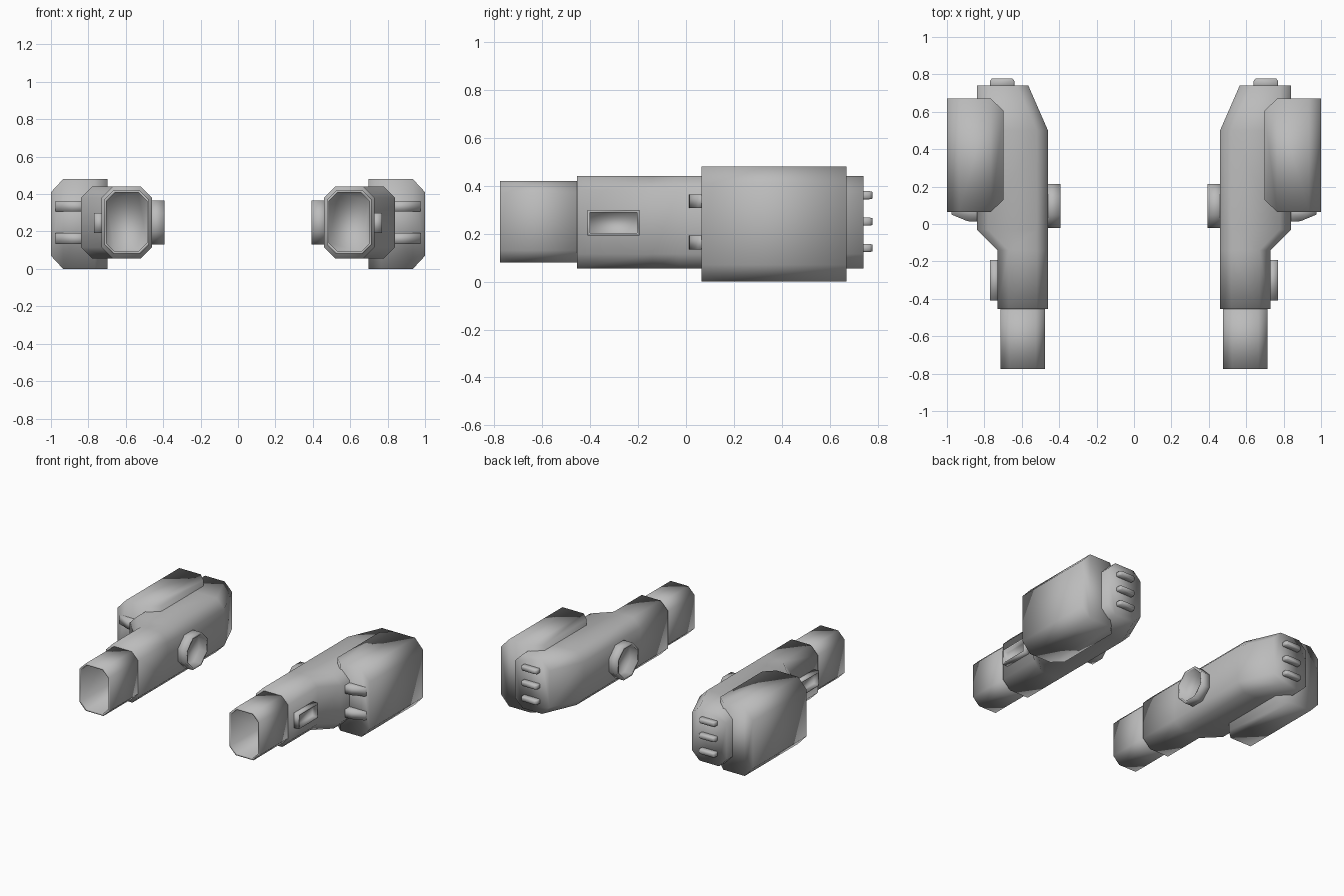
import bpy, bmesh
from math import pi, cos, sin

cube = bpy.data.objects.get("Cube")
if cube:
    bpy.data.objects.remove(cube, do_unlink=True)

grey = bpy.data.materials.new("plain_grey")
grey.use_nodes = True
COLOUR = (0.5, 0.5, 0.5, 1)
grey.diffuse_color = COLOUR
grey.node_tree.nodes["Principled BSDF"].inputs["Base Color"].default_value = COLOUR


def loft(name, rings):
    """Skin a list of matching rings, cap both ends; make a left and a right copy."""
    for side, sign in (("left", 1), ("right", -1)):
        bm = bmesh.new()
        loops = [[bm.verts.new((sign * x, y, z)) for x, y, z in ring] for ring in rings]
        n = len(loops[0])
        for a, b in zip(loops, loops[1:]):
            for i in range(n):
                j = (i + 1) % n
                bm.faces.new((a[i], a[j], b[j], b[i]))
        bm.faces.new(loops[0])
        bm.faces.new(loops[-1])
        bmesh.ops.recalc_face_normals(bm, faces=bm.faces)
        mesh = bpy.data.meshes.new(f"{side}_{name}")
        bm.to_mesh(mesh)
        bm.free()
        mesh.shade_smooth()
        mesh.materials.append(grey)
        bpy.context.collection.objects.link(bpy.data.objects.new(mesh.name, mesh))


def octagon(y, x0, x1, z0, z1, c):
    """Rectangle with cut corners, facing along y."""
    return [(x, y, z) for x, z in (
        (x0 + c, z0), (x1 - c, z0), (x1, z0 + c), (x1, z1 - c),
        (x1 - c, z1), (x0 + c, z1), (x0, z1 - c), (x0, z0 + c))]


def rect(x, y0, y1, z0, z1):
    """Rectangle facing along x."""
    return [(x, y0, z0), (x, y1, z0), (x, y1, z1), (x, y0, z1)]


def disc(x, r, sides=8):
    """Polygon facing along x with a flat on top."""
    angles = [2 * pi * (i + 0.5) / sides for i in range(sides)]
    return [(x, 0.097 + r * cos(a), 0.247 + r * sin(a)) for a in angles]


# Main body, widening behind the collar and tapering at the back
stations = ((-0.455, 0.46, 0.73), (-0.14, 0.46, 0.73), (-0.03, 0.46, 0.84),
            (0.5, 0.46, 0.84), (0.74, 0.565, 0.84))
loft("body", [octagon(y, a, b, 0.055, 0.44, 0.06) for y, a, b in stations])

# Hollow nozzle at the front
outer = (0.475, 0.715, 0.08, 0.42, 0.05)
inner = (0.487, 0.703, 0.092, 0.408, 0.046)
loft("nozzle", [octagon(-0.44, *outer), octagon(-0.775, *outer),
                octagon(-0.775, *inner), octagon(-0.46, *inner)])

# Outer side pod, with bevelled inner ends and outer long edges
loft("side_pod", [rect(0.697, 0.13, 0.605, 0, 0.48), rect(0.765, 0.065, 0.67, 0, 0.48),
                  rect(0.935, 0.065, 0.67, 0, 0.48), rect(1.0, 0.065, 0.67, 0.07, 0.41)])

# Round recessed boss on the inner side
loft("inner_boss", [disc(0.48, 0.127), disc(0.393, 0.127), disc(0.393, 0.112), disc(0.45, 0.112)])

# Framed recess on the outer side
loft("outer_frame", [rect(0.715, -0.41, -0.193, 0.192, 0.298), rect(0.77, -0.41, -0.193, 0.192, 0.298),
                     rect(0.77, -0.4, -0.205, 0.202, 0.288), rect(0.735, -0.4, -0.205, 0.202, 0.288)])

# Two struts in front of the side pod
for i, z in enumerate((0.163, 0.335)):
    plan = ((0.8, 0.01), (0.89, 0.015), (0.975, 0.05), (0.975, 0.1), (0.8, 0.1))
    loft(f"pod_strut_{i + 1}", [[(x, y, h) for x, y in plan] for h in (z - 0.029, z + 0.029)])

# Three vent bars on the back
for i, z in enumerate((0.14, 0.25, 0.36)):
    bar = (0.64, 0.77, z - 0.017, z + 0.017, 0.006)
    tip = (0.65, 0.76, z - 0.014, z + 0.014, 0.006)
    loft(f"vent_bar_{i + 1}", [octagon(0.72, *bar), octagon(0.765, *bar), octagon(0.778, *tip)])
